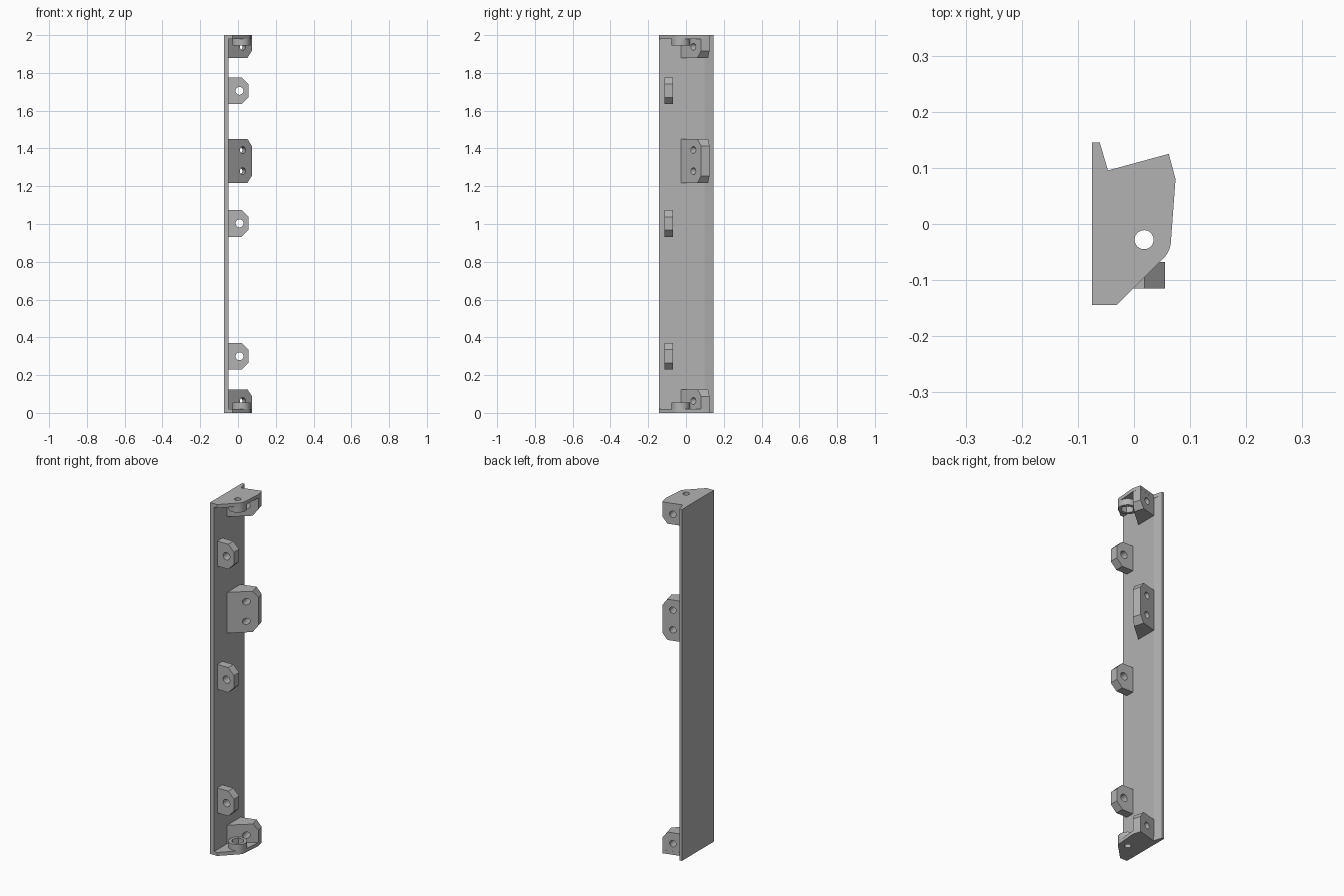
import bpy, bmesh, math
from mathutils import Vector

cube = bpy.data.objects.get("Cube")
if cube:
    bpy.data.objects.remove(cube, do_unlink=True)

grey = bpy.data.materials.new("plain grey")
grey.use_nodes = True
colour = (0.45, 0.45, 0.45, 1)
grey.diffuse_color = colour
grey.node_tree.nodes["Principled BSDF"].inputs["Base Color"].default_value = colour

X, Y, Z = Vector((1, 0, 0)), Vector((0, 1, 0)), Vector((0, 0, 1))
TILT = math.radians(15)
U = Vector((math.cos(TILT), math.sin(TILT), 0))      # along the back of a block
V = Vector((-math.sin(TILT), math.cos(TILT), 0))     # block bolt direction
INNER = -0.05                                        # inner face of the plate
HEIGHT, CAP = 2.0, 0.02


def ring(cx, cy, r, n=32, start=0.0, end=360.0):
    step = (end - start) / n
    count = n if end - start == 360 else n + 1
    return [(cx + r * math.cos(math.radians(start + i * step)),
             cy + r * math.sin(math.radians(start + i * step))) for i in range(count)]


def prism(name, pts, origin, a, b, sweep, planes=()):
    """Extrude a profile in the a-b plane along sweep, then trim it by planes."""
    bm = bmesh.new()
    face = bm.faces.new([bm.verts.new(Vector(origin) + a * p + b * q) for p, q in pts])
    made = bmesh.ops.extrude_face_region(bm, geom=[face])["geom"]
    bmesh.ops.translate(bm, vec=sweep,
                        verts=[v for v in made if isinstance(v, bmesh.types.BMVert)])
    for co, normal in planes:
        bmesh.ops.bisect_plane(bm, geom=bm.verts[:] + bm.edges[:] + bm.faces[:],
                               plane_co=co, plane_no=normal, clear_outer=True)
        bmesh.ops.holes_fill(bm, edges=[e for e in bm.edges if e.is_boundary], sides=0)
    bmesh.ops.recalc_face_normals(bm, faces=bm.faces[:])
    mesh = bpy.data.meshes.new(name)
    bm.to_mesh(mesh)
    bm.free()
    mesh.materials.append(grey)
    obj = bpy.data.objects.new(name, mesh)
    bpy.context.collection.objects.link(obj)
    return obj


def cut(obj, cutters):
    """Subtract the cutters, bake the result and drop the helpers."""
    for c in cutters:
        c.hide_render = True
        mod = obj.modifiers.new("hole", 'BOOLEAN')
        mod.operation, mod.solver, mod.object = 'DIFFERENCE', 'EXACT', c
    bpy.context.view_layer.update()
    deps = bpy.context.evaluated_depsgraph_get()
    baked = bpy.data.meshes.new_from_object(obj.evaluated_get(deps))
    obj.modifiers.clear()
    obj.data = baked
    for c in cutters:
        bpy.data.objects.remove(c, do_unlink=True)
    bpy.ops.object.select_all(action='DESELECT')
    obj.select_set(True)
    bpy.context.view_layer.objects.active = obj
    bpy.ops.object.shade_smooth_by_angle(angle=math.radians(25))


# Long back plate with a bevelled rear edge
prism("back_plate", [(-0.075, -0.144), (INNER, -0.144), (INNER, 0.097),
                     (-0.061, 0.145), (-0.075, 0.145)],
      (0, 0, CAP), X, Y, Z * (HEIGHT - 2 * CAP))

# Small bolt tabs
for label, z in (("lower", 0.30), ("middle", 1.003), ("upper", 1.705)):
    h, x0, x1, c = 0.071, -0.06, 0.055, 0.036
    tab = prism(label + "_tab", [(x0, z - h), (x1 - c, z - h), (x1, z - h + c),
                                 (x1, z + h - c), (x1 - c, z + h), (x0, z + h)],
                (0, -0.115, 0), X, Z, Y * 0.047)
    cut(tab, [prism("cutter", ring(0.008, z, 0.021), (0, -0.2, 0), X, Z, Y * 0.2)])

# Tilted bolt blocks with an oblique front face
BACK = Vector((-0.0464, 0.0955, 0))
LENGTH, CHAMFER = 0.112, 0.037
front_normal = Vector((0.106, -0.123, 0))
trims = [(Vector((INNER, -0.026, 0)), front_normal), (Vector((-0.06, 0, 0)), -X)]


def block(name, z0, z1, bevel_low, bevel_high, holes):
    low, high = CHAMFER * bevel_low, CHAMFER * bevel_high
    pts = [(-0.15, z0), (LENGTH - low * 0.75, z0)]
    pts += [(LENGTH, z0 + low)] if low else []
    pts += [(LENGTH, z1 - high)] if high else []
    pts += [(LENGTH - high * 0.75, z1), (-0.15, z1)]
    obj = prism(name, pts, BACK, U, Z, -V * 0.3, trims)
    along = (Vector((0.025, 0.039, 0)) - BACK).dot(U)
    cut(obj, [prism("cutter", ring(along, z, 0.018), BACK + V * 0.1, U, Z, -V * 0.5)
              for z in holes])


block("bottom_block", CAP, 0.125, 0, 1, [0.063])
block("middle_block", 1.218, 1.45, 1, 1, [1.28, 1.392])
block("top_block", 1.88, HEIGHT - CAP, 1, 0, [1.938])

# End caps, each with a nut boss facing inwards
HX, HY, BOSS = 0.018, -0.028, 0.048
outline = [(-0.03, -0.144), (-0.075, -0.144), (-0.075, 0.145), (-0.061, 0.145),
           (-0.0464, 0.0955), (0.062, 0.125), (0.074, 0.08)]
outline += ring(HX, HY, BOSS, 10, -45, 0)[::-1]
for label, z, d in (("bottom", 0, 1), ("top", HEIGHT, -1)):
    cap = prism(label + "_cap", outline, (0, 0, z), X, Y, Z * CAP * d)
    cut(cap, [prism("cutter", ring(HX, HY, 0.017), (0, 0, z - 0.1 * d), X, Y, Z * 0.3 * d)])
    boss = prism(label + "_nut_boss", ring(HX, HY, BOSS, 48), (0, 0, z + CAP * d),
                 X, Y, Z * 0.035 * d)
    cut(boss, [prism("cutter", ring(HX, HY, 0.034, 6), (0, 0, z - 0.1 * d),
                     X, Y, Z * 0.3 * d)])
